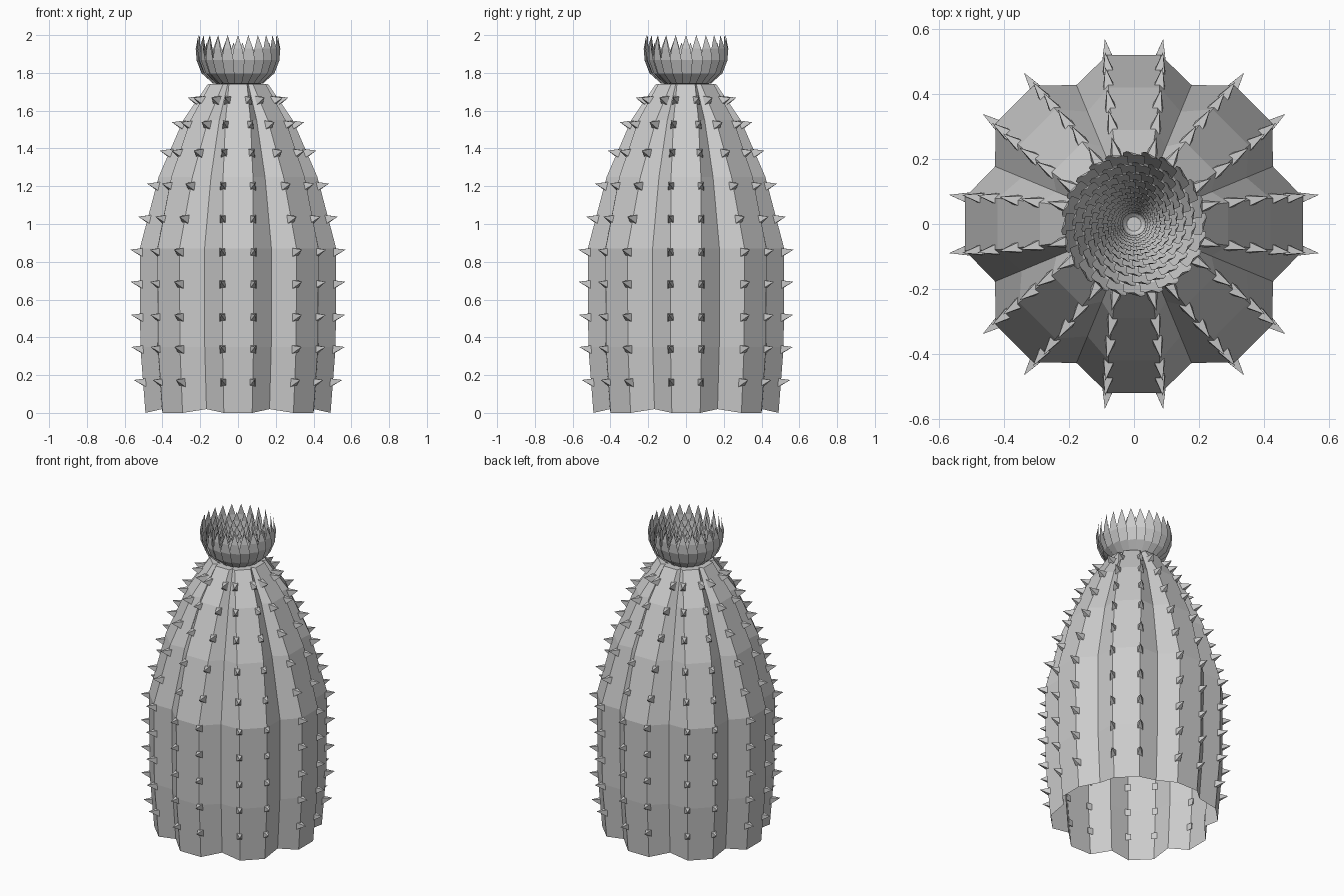
import bpy, bmesh
from math import sin, cos, pi, radians
from mathutils import Vector, Matrix

if "Cube" in bpy.data.objects:
    bpy.data.objects.remove(bpy.data.objects["Cube"])

LOBES = 8
# body profile: height, lobe face distance, lobe face half width
PROFILE = [(0, .49, .075), (.35, .517, .082), (.87, .52, .082),
           (1.25, .42, .079), (1.55, .29, .066), (1.74, .16, .048)]


def finish(bm, name):
    me = bpy.data.meshes.new(name)
    bm.to_mesh(me)
    bm.free()
    ob = bpy.data.objects.new(name, me)
    bpy.context.collection.objects.link(ob)
    return ob


def at(z):
    for a, b in zip(PROFILE, PROFILE[1:]):
        if z <= b[0]:
            t = (z - a[0]) / (b[0] - a[0])
            return a[1] + t * (b[1] - a[1]), a[2] + t * (b[2] - a[2])


def turn(p, a):
    return Matrix.Rotation(a, 3, 'Z') @ Vector(p)


# ribbed body, open at the bottom
bm = bmesh.new()
rows = []
for i, (z, d, w) in enumerate(PROFILE):
    row = []
    for k in range(LOBES):
        a = k * 2 * pi / LOBES
        row.append(bm.verts.new(turn((d, -w, z), a)))
        row.append(bm.verts.new(turn((d, w, z), a)))
        row.append(bm.verts.new(turn((d * .89, 0, z + (.02 if i == 0 else 0)), a + pi / LOBES)))
    rows.append(row)
n = len(rows[0])
for lo, hi in zip(rows, rows[1:]):
    for j in range(n):
        bm.faces.new((lo[j], lo[(j + 1) % n], hi[(j + 1) % n], hi[j]))
bm.faces.new(rows[-1])
finish(bm, "cactus_body")

# four-sided spines along both edges of every lobe
bm = bmesh.new()
for k in range(LOBES):
    for side in (-1, 1):
        for z in (.16, .335, .505, .68, .85, 1.025, 1.2, 1.375, 1.525, 1.655):
            d, w = at(z)
            base = turn((d, side * w, z), k * 2 * pi / LOBES)
            out = Vector((base.x, base.y, 0)).normalized()
            tan = Vector((-out.y, out.x, 0))
            slope = (at(z - .03)[0] - at(z + .03)[0]) / .06
            ring = []
            for s, h in ((-1, -1), (1, -1), (1, 1), (-1, 1)):
                p = base - out * (.012 + h * .02 * slope) + tan * s * .017
                ring.append(bm.verts.new(p + Vector((0, 0, h * .022))))
            tip = bm.verts.new(base + out * .05 + Vector((0, 0, .014)))
            for j in range(4):
                bm.faces.new((ring[j], ring[(j + 1) % 4], tip))
            bm.faces.new(ring[::-1])
finish(bm, "spines")

# nested rings of cupped, pointed petals
PETAL = [(.02, 0, .006), (.125, .005, .02), (.185, .06, .031),
         (.213, .13, .034), (.218, .19, .022)]
COUNT = 24
bm = bmesh.new()
for ring in range(12):
    s = .85 ** ring
    for k in range(COUNT):
        a = (k + .5 * (ring % 2)) * 2 * pi / COUNT
        prev = None
        for r, h, w in PETAL:
            # slight skew lets neighbouring petals overlap
            cur = [bm.verts.new(turn((s * (r + o * .006), s * o * w, 1.738 + s * h), a))
                   for o in (-1, 1)]
            if prev:
                bm.faces.new((prev[0], prev[1], cur[1], cur[0]))
            prev = cur
        tip = bm.verts.new(turn((s * .21, 0, 1.738 + s * .262), a))
        bm.faces.new((prev[0], prev[1], tip))
finish(bm, "flower_petals")
